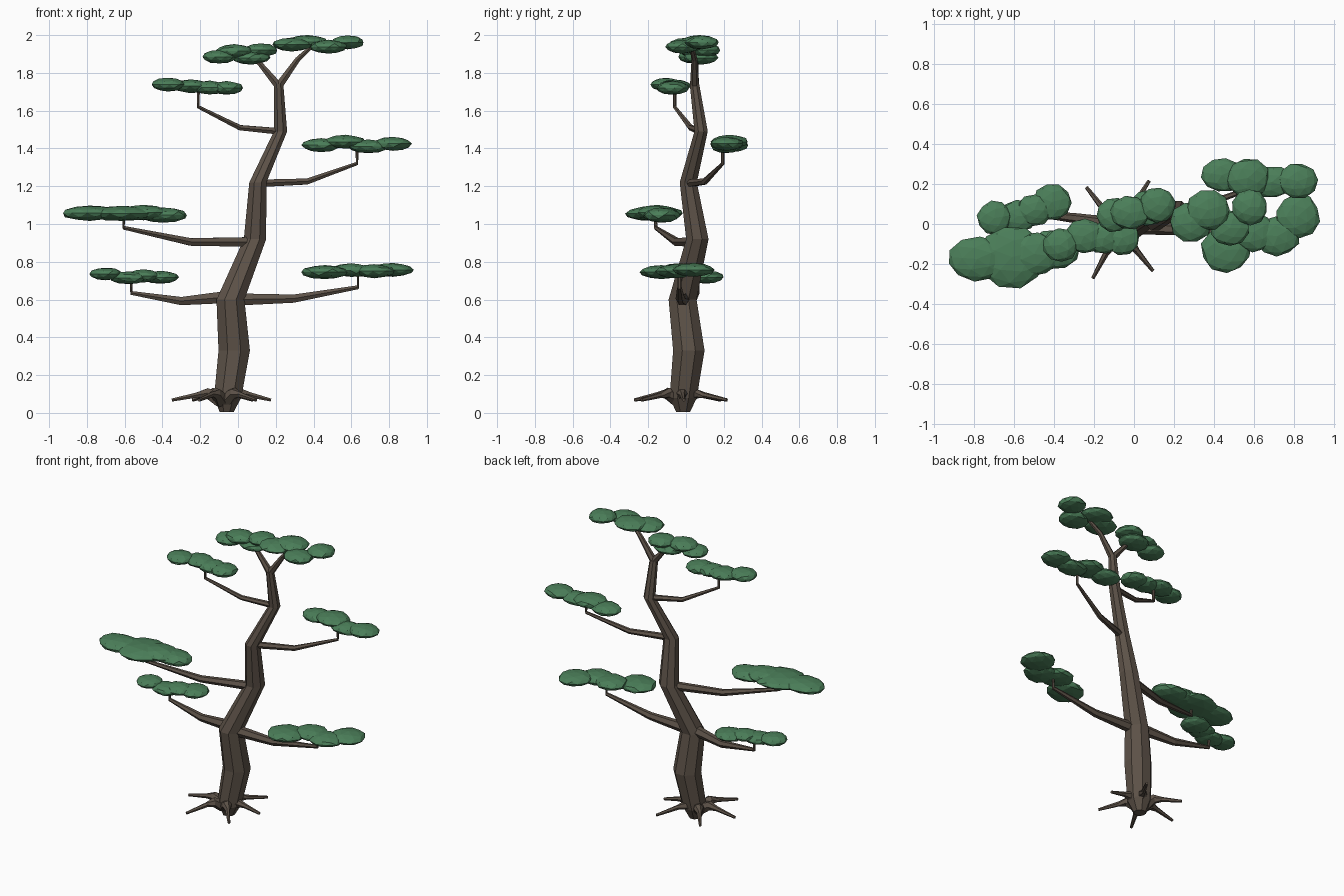
import bpy, bmesh, math, random
from mathutils import Vector, Matrix

random.seed(4)


def material(name, rgb):
    m = bpy.data.materials.new(name)
    m.diffuse_color = (*rgb, 1)
    return m


BARK = material("bark", (0.11, 0.085, 0.065))
LEAF = material("foliage", (0.07, 0.21, 0.1))


def finish(bm, name, mat):
    bmesh.ops.recalc_face_normals(bm, faces=bm.faces)
    me = bpy.data.meshes.new(name)
    bm.to_mesh(me)
    bm.free()
    me.materials.append(mat)
    ob = bpy.data.objects.new(name, me)
    bpy.context.collection.objects.link(ob)
    return ob


def tube(name, pts, sides=6, flat=False):
    """Tapered limb through (x, y, z, radius) points; flat keeps rings level."""
    bm = bmesh.new()
    pos = [Vector(p[:3]) for p in pts]
    rings = []
    for i, p in enumerate(pts):
        a, b = pos[max(i - 1, 0)], pos[min(i + 1, len(pts) - 1)]
        t = Vector((0, 0, 1)) if flat else (b - a).normalized()
        ref = Vector((0, 1, 0))
        u = ref.cross(t).normalized()
        v = t.cross(u)
        rings.append([bm.verts.new(pos[i] + p[3] * (u * math.cos(k) + v * math.sin(k)))
                      for k in [math.tau * (j + 0.5) / sides for j in range(sides)]])
    for r, s in zip(rings, rings[1:]):
        for j in range(sides):
            k = (j + 1) % sides
            bm.faces.new((r[j], r[k], s[k], s[j]))
    bm.faces.new(rings[0])
    bm.faces.new(rings[-1])
    return finish(bm, name, BARK)


def pad(name, blobs, h=0.036):
    """Foliage cloud of flattened faceted blobs (x, y, z, rx, ry)."""
    bm = bmesh.new()
    for x, y, z, rx, ry in blobs:
        m = (Matrix.Translation((x, y, z)) @ Matrix.Diagonal((rx, ry, h, 1))
             @ Matrix.Rotation(random.uniform(0, 6), 4, 'Z'))
        vs = bmesh.ops.create_icosphere(bm, subdivisions=2, radius=1.02)["verts"]
        for v in vs:
            v.co *= random.uniform(0.94, 1.03)
        bmesh.ops.transform(bm, matrix=m, verts=vs)
    return finish(bm, name, LEAF)


# Trunk and forked top
tube("trunk", [(-0.06, -0.015, 0.005, 0.04), (-0.055, -0.015, 0.08, 0.078),
               (-0.02, 0.015, 0.33, 0.09), (-0.04, -0.018, 0.6, 0.08),
               (0.09, 0.06, 0.92, 0.064), (0.105, 0.012, 1.22, 0.049),
               (0.225, 0.08, 1.49, 0.038), (0.215, 0.045, 1.74, 0.027)], 8, True)
tube("fork_left", [(0.215, 0.045, 1.73, 0.024), (0.115, 0.05, 1.85, 0.015), (0.08, 0.06, 1.89, 0.012)])
tube("fork_right", [(0.215, 0.045, 1.73, 0.024), (0.315, 0.045, 1.87, 0.016), (0.39, 0.03, 1.94, 0.012)])

# Roots
for i, (ang, r) in enumerate([(3, 0.25), (58, 0.285), (128, 0.265), (183, 0.275), (242, 0.28), (309, 0.27)]):
    c, s = math.cos(math.radians(ang)), math.sin(math.radians(ang))
    tube(f"root_{i + 1}", [(-0.075 + c * d, -0.025 + s * d, z, w) for d, z, w in
                           [(0.02, 0.07, 0.045), (0.09, 0.105, 0.03), (0.14, 0.095, 0.016), (r, 0.068, 0.009)]])

# Branches: each sweeps outwards, then turns up into its pad
tube("branch_low_left", [(-0.04, -0.01, 0.615, 0.038), (-0.3, 0.03, 0.592, 0.025),
                         (-0.565, 0.06, 0.635, 0.012), (-0.565, 0.06, 0.72, 0.009)])
tube("branch_low_right", [(-0.03, -0.015, 0.6, 0.038), (0.295, -0.03, 0.605, 0.025),
                          (0.635, -0.035, 0.665, 0.012), (0.635, -0.035, 0.75, 0.009)])
tube("branch_mid_left", [(0.09, 0.05, 0.905, 0.03), (-0.25, -0.05, 0.905, 0.023),
                         (-0.605, -0.16, 0.98, 0.011), (-0.605, -0.16, 1.05, 0.009)])
tube("branch_mid_right", [(0.105, 0.012, 1.215, 0.023), (0.365, 0.1, 1.225, 0.018),
                          (0.63, 0.195, 1.32, 0.01), (0.63, 0.195, 1.42, 0.009)])
tube("branch_high_left", [(0.225, 0.08, 1.49, 0.02), (0.01, 0.025, 1.51, 0.016),
                          (-0.21, -0.06, 1.62, 0.01), (-0.21, -0.06, 1.72, 0.009)])

# Foliage pads
pad("foliage_low_left", [(-0.7, 0.03, 0.735, 0.085, 0.085), (-0.58, 0.04, 0.715, 0.1, 0.08),
                         (-0.5, 0.07, 0.725, 0.09, 0.08), (-0.41, 0.11, 0.718, 0.095, 0.09)], 0.034)
pad("foliage_low_right", [(0.46, -0.13, 0.745, 0.125, 0.115), (0.6, -0.04, 0.755, 0.11, 0.1),
                          (0.72, -0.06, 0.75, 0.11, 0.1), (0.82, 0.04, 0.757, 0.11, 0.11)])
pad("foliage_mid_left", [(-0.785, -0.175, 1.058, 0.15, 0.11), (-0.61, -0.165, 1.055, 0.17, 0.155),
                         (-0.5, -0.15, 1.06, 0.13, 0.11), (-0.4, -0.13, 1.047, 0.13, 0.1)], 0.04)
pad("foliage_mid_right", [(0.44, 0.245, 1.418, 0.105, 0.085), (0.57, 0.23, 1.435, 0.11, 0.1),
                          (0.69, 0.21, 1.41, 0.11, 0.08), (0.82, 0.215, 1.425, 0.1, 0.09)], 0.036)
pad("foliage_high_left", [(-0.37, -0.105, 1.738, 0.09, 0.085), (-0.25, -0.06, 1.73, 0.1, 0.085),
                          (-0.15, -0.07, 1.722, 0.09, 0.08), (-0.06, -0.07, 1.72, 0.09, 0.085)], 0.036)
pad("foliage_top_left", [(-0.1, 0.045, 1.885, 0.09, 0.085), (-0.02, 0.055, 1.915, 0.1, 0.085),
                         (0.07, 0.08, 1.88, 0.1, 0.09), (0.12, 0.095, 1.92, 0.09, 0.09)])
pad("foliage_top_right", [(0.285, 0.01, 1.95, 0.105, 0.1), (0.37, 0.07, 1.963, 0.11, 0.1),
                          (0.48, -0.02, 1.938, 0.1, 0.09), (0.58, 0.085, 1.962, 0.09, 0.09)])
